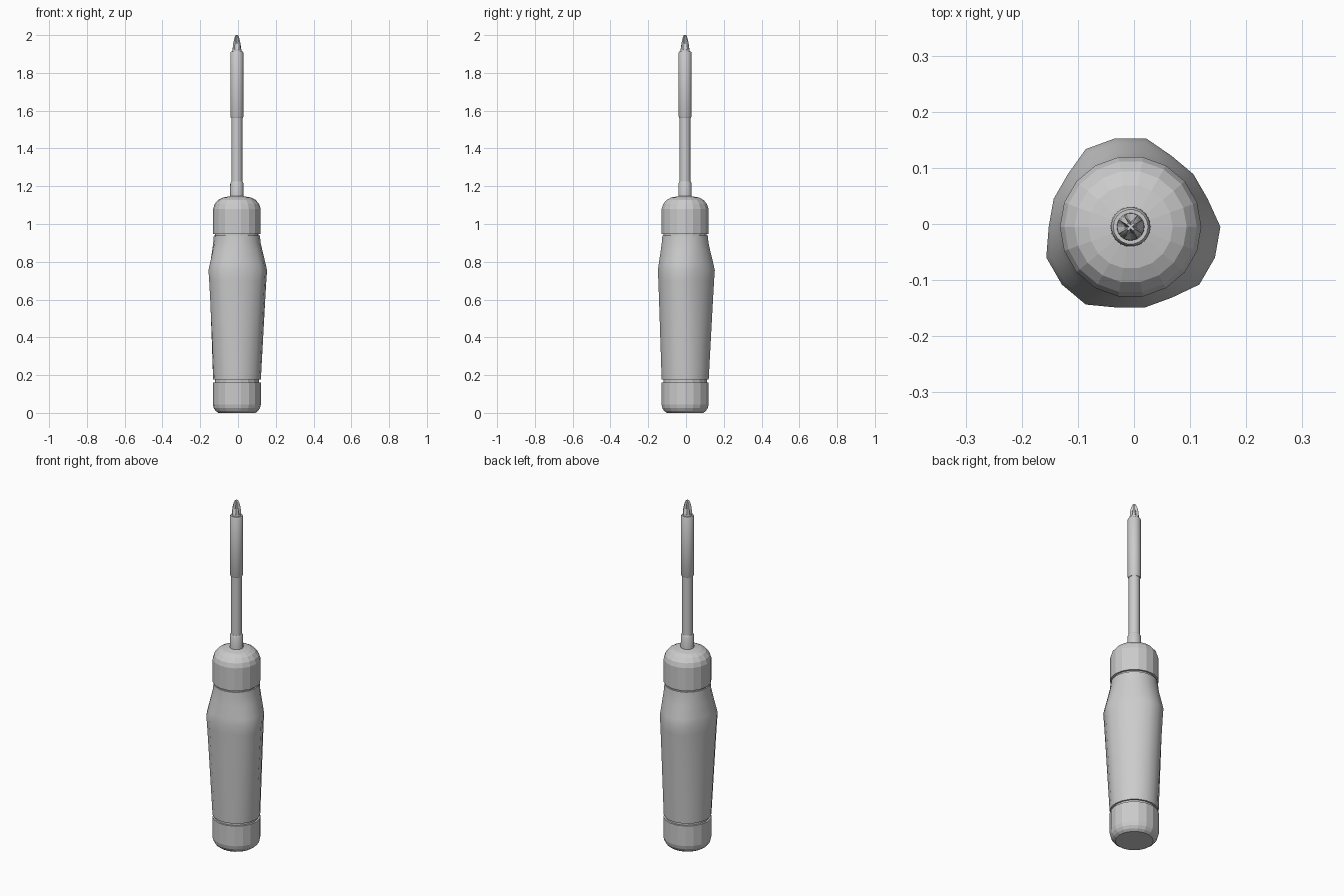
import bpy, bmesh, math

if "Cube" in bpy.data.objects:
    bpy.data.objects.remove(bpy.data.objects["Cube"], do_unlink=True)

AXIS = (-0.006, -0.005, 0)
SIDES = 18

grey = bpy.data.materials.new("plain grey")
grey.use_nodes = True
grey.diffuse_color = (0.6, 0.6, 0.6, 1)
grey.node_tree.nodes["Principled BSDF"].inputs["Base Color"].default_value = (0.6, 0.6, 0.6, 1)


def loft(name, profile, shape=lambda i, r, z: r, sides=SIDES, smooth=0):
    """Stack rings of (radius, height); shape may change the radius per vertex."""
    bm = bmesh.new()
    rings = []
    for r, z in profile:
        ring = []
        for i in range(sides):
            a = math.tau * i / sides
            rr = shape(i, r, z)
            ring.append(bm.verts.new((rr * math.cos(a), rr * math.sin(a), z)))
        rings.append(ring)
    for low, high in zip(rings, rings[1:]):
        for i in range(sides):
            j = (i + 1) % sides
            bm.faces.new((low[i], low[j], high[j], high[i]))
    bm.faces.new(rings[0][::-1])
    bm.faces.new(rings[-1])
    mesh = bpy.data.meshes.new(name)
    bm.to_mesh(mesh)
    bm.free()
    mesh.materials.append(grey)
    obj = bpy.data.objects.new(name, mesh)
    obj.location = AXIS
    bpy.context.collection.objects.link(obj)
    if smooth:
        bpy.ops.object.select_all(action="DESELECT")
        obj.select_set(True)
        bpy.context.view_layer.objects.active = obj
        bpy.ops.object.shade_smooth_by_angle(angle=math.radians(smooth))
    return obj


# Grip with three flattened sides, fading to round at both ends
def grip_shape(i, r, z):
    bulge = max(0, (r - 0.124) / 0.036)
    return r - 0.014 * bulge if i % 6 in (1, 2, 3) else r


# Handle
loft("end_cap", [(0.098, 0), (0.112, 0.01), (0.122, 0.025), (0.127, 0.045), (0.127, 0.162)])
loft("lower_groove", [(0.117, 0.155), (0.117, 0.185)])
loft("grip", [(0.127, 0.176), (0.137, 0.36), (0.149, 0.58), (0.156, 0.7), (0.16, 0.755),
              (0.152, 0.79), (0.135, 0.86), (0.126, 0.9), (0.122, 0.938)],
     grip_shape, smooth=40)
loft("upper_groove", [(0.115, 0.93), (0.115, 0.955)])
loft("front_cap", [(0.126, 0.948), (0.126, 1.08), (0.118, 1.105), (0.1, 1.127),
                   (0.075, 1.14), (0.037, 1.147)])

# Shaft and bit
loft("shaft_collar", [(0.036, 1.14), (0.035, 1.215), (0.03, 1.225)], smooth=30)
loft("shaft", [(0.029, 1.2), (0.029, 1.58)], smooth=30)
loft("bit_sleeve", [(0.031, 1.562), (0.035, 1.57), (0.035, 1.907), (0.031, 1.914)], smooth=30)


# Cross tip: four narrow fins on the diagonals, with valleys that deepen upwards
def tip_shape(i, r, z):
    depth = min(1, max(0, (z - 1.925) / 0.03))
    distance = abs((i % 6) - 3)
    return r * (1 - depth * (0, 0, 0.45, 0.6)[distance])


loft("cross_tip", [(0.025, 1.905), (0.024, 1.925), (0.022, 1.955), (0.016, 1.982), (0.008, 2)],
     tip_shape, sides=24)
